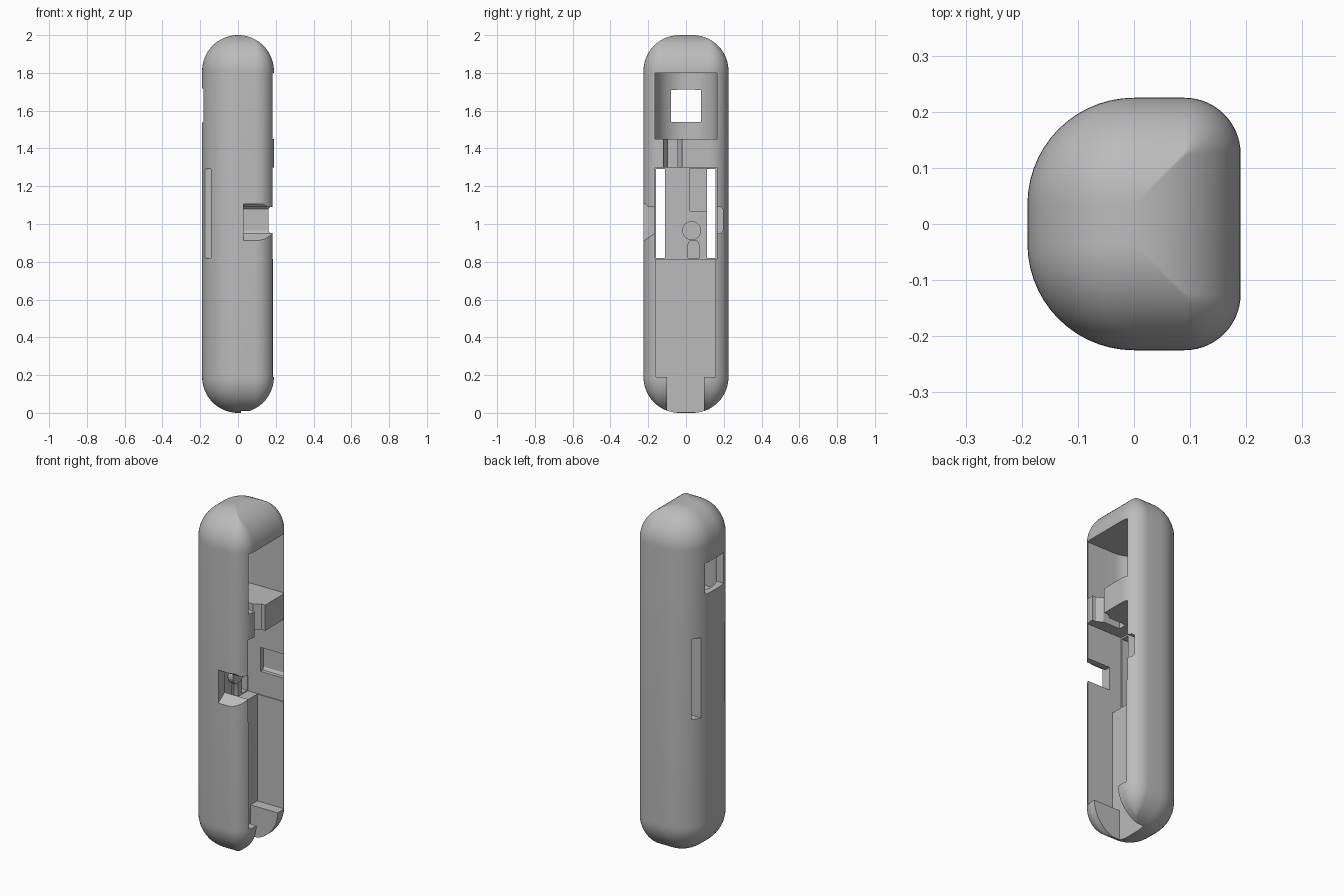
import bpy, bmesh, math

cube = bpy.data.objects.get("Cube")
if cube:
    bpy.data.objects.remove(cube, do_unlink=True)

gray = bpy.data.materials.new("plain gray")
gray.use_nodes = True
COLOUR = (0.5, 0.5, 0.5, 1)
gray.diffuse_color = COLOUR
gray.node_tree.nodes["Principled BSDF"].inputs["Base Color"].default_value = COLOUR


def section(x0, x1, y, r_back, r_open, steps=14):
    """Outline with separate corner radii at the back (-x) and open (+x) sides."""
    pts = []
    for sx, sy, start, r in ((1, 1, 0, r_open), (-1, 1, 90, r_back),
                             (-1, -1, 180, r_back), (1, -1, 270, r_open)):
        cx = x1 - r if sx > 0 else x0 + r
        cy = sy * (y - r)
        for i in range(steps + 1):
            a = math.radians(start + 90 * i / steps)
            pts.append((cx + r * math.cos(a), cy + r * math.sin(a)))
    return pts


def loft(name, rings):
    """Skin a stack of equal-length rings and cap both ends."""
    bm = bmesh.new()
    loops = [[bm.verts.new(p) for p in ring] for ring in rings]
    n = len(loops[0])
    for a, b in zip(loops, loops[1:]):
        for i in range(n):
            j = (i + 1) % n
            bm.faces.new((a[i], a[j], b[j], b[i]))
    bm.faces.new(loops[0][::-1])
    bm.faces.new(loops[-1])
    bmesh.ops.recalc_face_normals(bm, faces=bm.faces)
    mesh = bpy.data.meshes.new(name)
    bm.to_mesh(mesh)
    bm.free()
    mesh.materials.append(gray)
    obj = bpy.data.objects.new(name, mesh)
    bpy.context.collection.objects.link(obj)
    return obj


def block(name, x, y, z):
    return loft(name, [[(x[0], y[0], h), (x[1], y[0], h), (x[1], y[1], h), (x[0], y[1], h)]
                       for h in z])


def prism_x(name, x, outline):
    """Extrude a (y, z) outline along x."""
    return loft(name, [[(d, p, q) for p, q in outline] for d in x])


def apply(target, tool, operation="DIFFERENCE"):
    tool.hide_render = True
    mod = target.modifiers.new(tool.name, "BOOLEAN")
    mod.operation = operation
    mod.solver = "EXACT"
    mod.object = tool
    bpy.ops.object.select_all(action="DESELECT")
    bpy.context.view_layer.objects.active = target
    target.select_set(True)
    bpy.ops.object.modifier_apply(modifier=mod.name)
    bpy.data.objects.remove(tool, do_unlink=True)


# Shell: D-shaped section with fully rounded ends
R = 0.19
levels = []
for i in range(17):
    t = math.acos(0.05) * (1 - i / 16)
    levels.append((R - R * math.sin(t), R * (1 - math.cos(t))))
levels += [(2 - h, d) for h, d in reversed(levels)]
shell = loft("case_shell", [
    [(x, y, h) for x, y in section(-R + d, R - d, 0.225 - d,
                                   max(R - d, 0.003), max(0.1 - d, 0.003))]
    for h, d in levels])

# Upper bay with a curved back and a flared window
bay = section(-0.16, 0.4, 0.163, 0.16, 0.02)
apply(shell, loft("upper_bay", [[(x, y, h) for x, y in bay] for h in (1.45, 1.8)]))
window = []
for x, m in ((-0.3, 0.06), (-0.15, 0), (-0.1, 0)):
    window.append([(x, s * (0.08 + m / 3), z) for s, z in
                   ((-1, 1.54 - m / 4), (1, 1.54 - m / 4), (1, 1.71 + m / 2), (-1, 1.71 + m / 2))])
apply(shell, loft("window", window))

# Middle bay, its two through slots and the lower tray
FLOOR = -0.05
apply(shell, block("middle_bay", (FLOOR, 0.4), (-0.165, 0.163), (0.815, 1.3)))
for y in ((-0.16, -0.11), (0.11, 0.157)):
    apply(shell, block("through_slot", (-0.4, 0.1), y, (0.82, 1.29)))
apply(shell, block("lower_tray", (0.015, 0.4), (-0.16, 0.157), (0.19, 0.85)))
apply(shell, block("bottom_mouth", (0.015, 0.4), (-0.1, 0.095), (-0.1, 0.25)))

# Flared wire channel through the bridge between the bays
channel = [(0.02, -0.095), (0.13, -0.095), (0.165, -0.118), (0.4, -0.118),
           (0.4, -0.02), (0.165, -0.02), (0.13, -0.045), (0.02, -0.045)]
apply(shell, loft("wire_channel", [[(x, y, h) for x, y in channel] for h in (1.25, 1.5)]))

# Side notch with a sloped sill, and the matching pocket in the far wall
notch = [(-0.3, 0.86), (-0.225, 0.912), (-0.165, 0.952), (-0.1, 0.952),
         (-0.1, 1.09), (-0.2, 1.09), (-0.215, 1.105), (-0.3, 1.105)]
apply(shell, prism_x("side_notch", (0.03, 0.4), notch))
pocket = [(0.1, 0.95), (0.185, 0.95), (0.195, 0.965), (0.195, 1.08), (0.185, 1.09), (0.1, 1.09)]
apply(shell, prism_x("wall_pocket", (0.03, 0.4), pocket))

# Shallow recesses in the middle floor
apply(shell, block("floor_recess", (FLOOR - 0.025, 0), (0.02, 0.12), (1.07, 1.295)))
foot = [(0.01, 0.82), (0.07, 0.82), (0.07, 0.89), (0.06, 0.91), (0.02, 0.91), (0.01, 0.89)]
apply(shell, prism_x("floor_groove", (FLOOR - 0.025, 0), foot))

# Round post on the middle floor
post = [(0.03 + 0.05 * math.cos(i * math.pi / 16), 0.965 + 0.05 * math.sin(i * math.pi / 16))
        for i in range(32)]
apply(shell, prism_x("post", (FLOOR - 0.02, -0.02), post), "UNION")

bpy.ops.object.select_all(action="DESELECT")
shell.select_set(True)
bpy.context.view_layer.objects.active = shell
bpy.ops.object.shade_smooth_by_angle(angle=math.radians(28))
